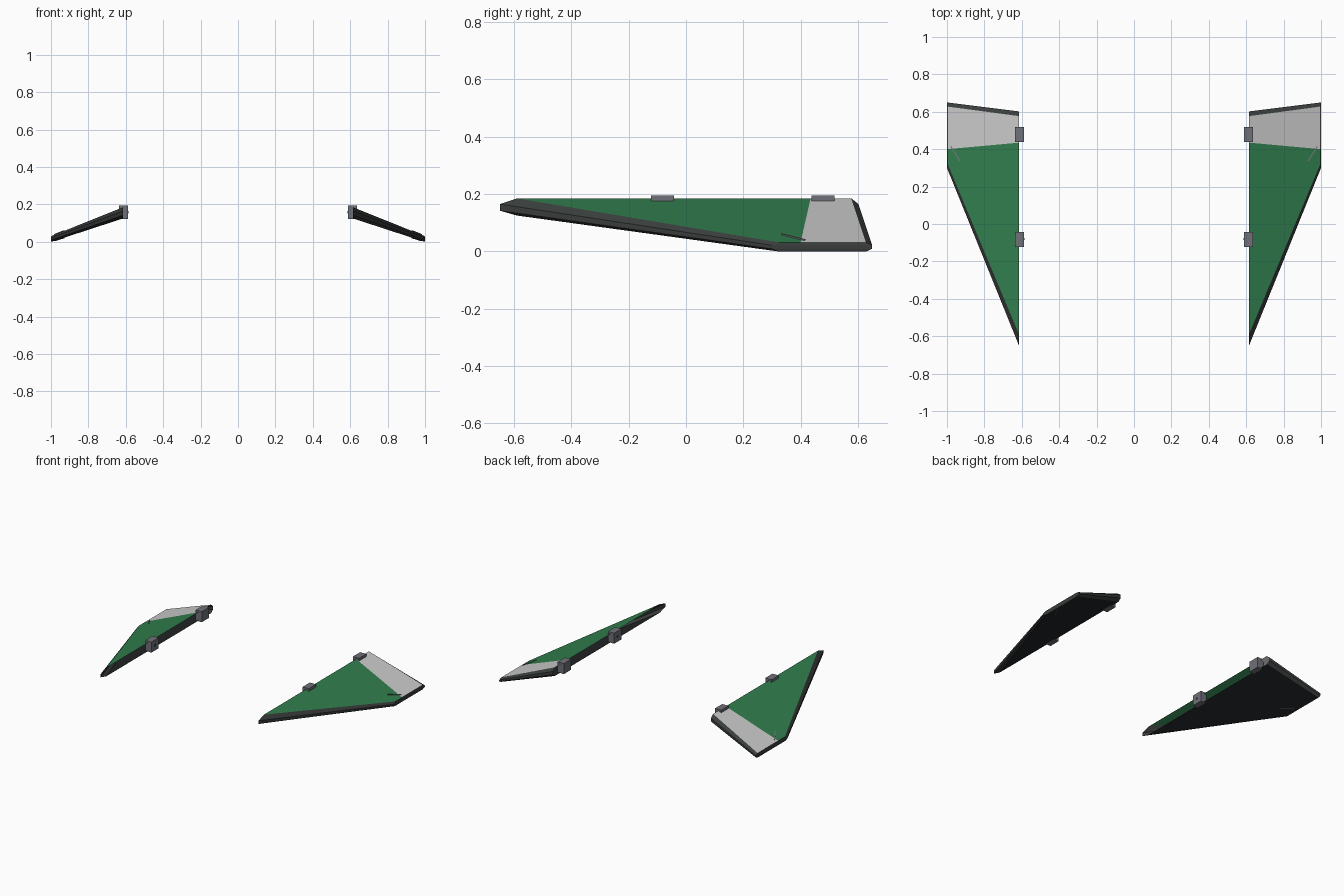
import bpy, bmesh
from mathutils import Vector

if "Cube" in bpy.data.objects:
    bpy.data.objects.remove(bpy.data.objects["Cube"])


def material(name, rgb):
    m = bpy.data.materials.new(name)
    m.diffuse_color = (*rgb, 1)
    m.use_nodes = True
    m.node_tree.nodes["Principled BSDF"].inputs["Base Color"].default_value = m.diffuse_color
    return m


DARK = material("dark_shell", (0.016, 0.017, 0.019))
RIM = material("dark_rim", (0.04, 0.046, 0.043))
GREEN = material("green_paint", (0.03, 0.21, 0.075))
WHITE = material("pale_paint", (0.6, 0.63, 0.6))
METAL = material("hinge_metal", (0.16, 0.165, 0.19))


def finish(name, bm, mats):
    """Make a flat-shaded object, mirrored to the other side of x = 0."""
    me = bpy.data.meshes.new(name)
    bm.to_mesh(me)
    bm.free()
    for m in mats:
        me.materials.append(m)
    ob = bpy.data.objects.new(name, me)
    bpy.context.collection.objects.link(ob)
    mod = ob.modifiers.new("mirror", 'MIRROR')
    mod.use_axis = (True, False, False)
    mod.use_mirror_merge = False
    return ob


XI, XO = 0.615, 1.0


def wing():
    # levels: y inner front, outer front, outer back, inner back; z inner, outer; x outer
    levels = [
        (-0.59, 0.32, 0.63, 0.58, 0.125, 0.0, 0.998),
        (-0.65, 0.30, 0.65, 0.602, 0.142, 0.009, XO),
        (-0.65, 0.30, 0.65, 0.602, 0.165, 0.021, XO),
        (-0.59, 0.325, 0.628, 0.577, 0.185, 0.031, 0.998),
    ]
    bm = bmesh.new()
    rings = []
    for a, b, c, d, zi, zo, xo in levels:
        pts = [(XI, a, zi), (xo, b, zo), (xo, c, zo), (XI, d, zi)]
        rings.append([bm.verts.new(p) for p in pts])

    # underside
    bm.faces.new(rings[0][::-1]).material_index = 0
    # bevelled rim on the leading, outer and trailing edges; root stays open
    for lo, hi in zip(rings, rings[1:]):
        for i in range(3):
            f = bm.faces.new((lo[i], lo[i + 1], hi[i + 1], hi[i]))
            f.material_index = 1
    # painted top: green in front, pale band behind
    a, b, c, d = rings[3]
    mi = bm.verts.new((XI, 0.435, 0.185))
    mo = bm.verts.new((0.998, 0.40, 0.031))
    bm.faces.new((a, b, mo, mi)).material_index = 2
    bm.faces.new((mi, mo, c, d)).material_index = 3
    finish("wing_panel", bm, [DARK, RIM, GREEN, WHITE])


def block(name, centre, size, mat):
    bm = bmesh.new()
    bmesh.ops.create_cube(bm, size=1)
    bmesh.ops.scale(bm, vec=size, verts=bm.verts)
    bmesh.ops.translate(bm, vec=centre, verts=bm.verts)
    return finish(name, bm, [mat])


def blade():
    # thin fin crossing the wing near its outer corner
    p, q = Vector((0.93, 0.335, 0)), Vector((0.98, 0.415, 0))
    side = Vector((q.y - p.y, p.x - q.x, 0)).normalized() * 0.003
    bm = bmesh.new()
    bmesh.ops.create_cube(bm, size=2)
    for v in bm.verts:
        base = q if v.co.y > 0 else p
        t = (1 - base.x) / (XO - XI)
        z = 0.034 + 0.154 * t if v.co.z > 0 else 0.125 * t - 0.003
        v.co = base + side * v.co.x + Vector((0, 0, z))
    finish("tip_blade", bm, [METAL])


wing()
for label, y in (("front", -0.082), ("rear", 0.478)):
    block(label + "_hinge", (0.613, y, 0.158), (0.048, 0.08, 0.074), METAL)
# small pin on the front hinge
block("hinge_pin", (0.589, -0.08, 0.158), (0.006, 0.012, 0.012), RIM)
blade()
